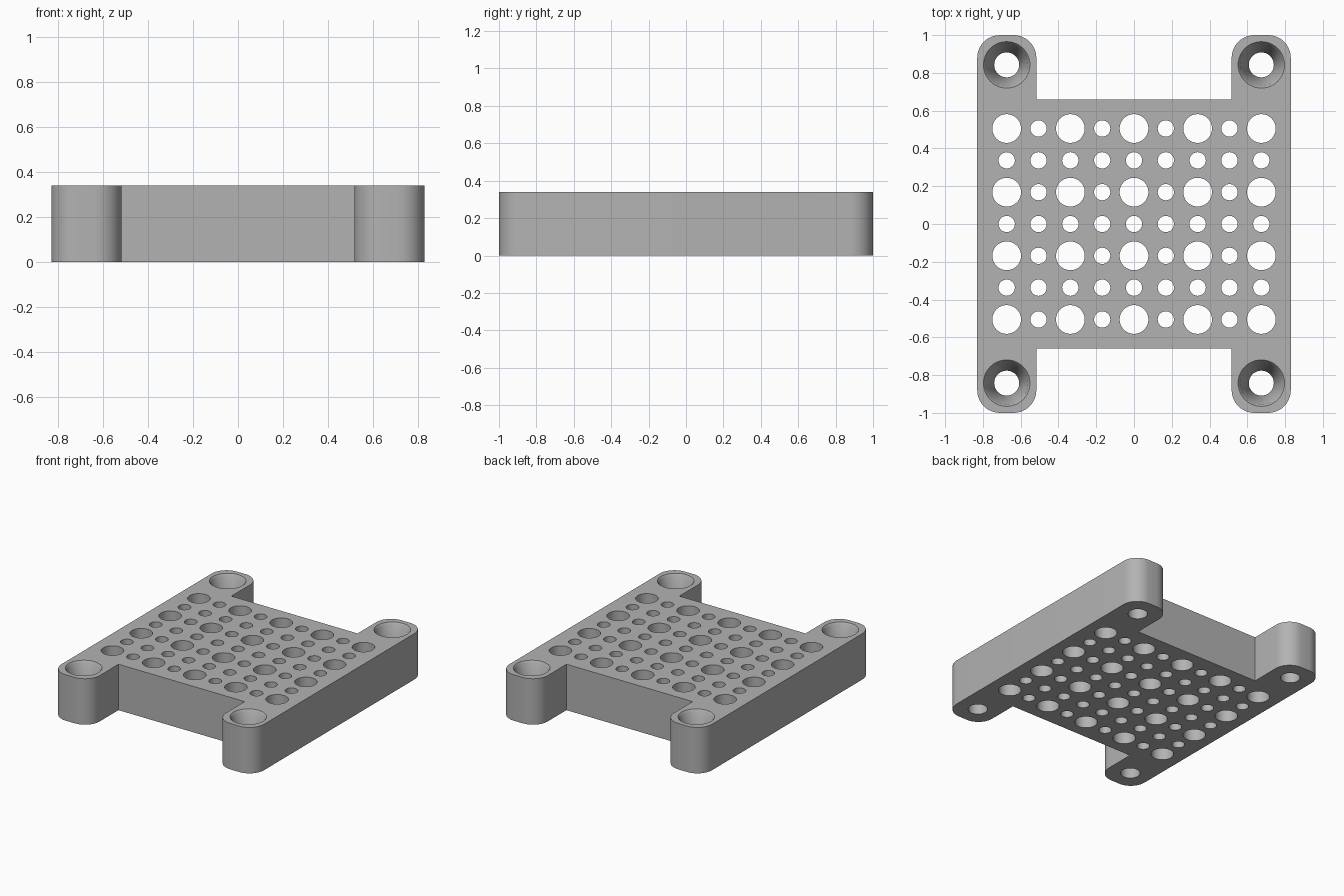
import bpy
import bmesh
from math import cos, sin, pi, radians

if "Cube" in bpy.data.objects:
    bpy.data.objects.remove(bpy.data.objects["Cube"])

HEIGHT = 0.34
PITCH = 0.1685
HALF_X, HALF_Y = 0.83, 1.0
NOTCH_X, NOTCH_Y = 0.517, 0.66
CORNER = 0.12

gray = bpy.data.materials.new("plain gray")
gray.use_nodes = True
gray.diffuse_color = (0.45, 0.45, 0.45, 1)
gray.node_tree.nodes["Principled BSDF"].inputs["Base Color"].default_value = (0.45, 0.45, 0.45, 1)


def make_object(name, bm):
    bmesh.ops.recalc_face_normals(bm, faces=bm.faces)
    mesh = bpy.data.meshes.new(name)
    bm.to_mesh(mesh)
    bm.free()
    mesh.materials.append(gray)
    obj = bpy.data.objects.new(name, mesh)
    bpy.context.collection.objects.link(obj)
    return obj


def corner_arc(cx, cy, start, steps=10):
    """Quarter circle running counter-clockwise from the start angle."""
    angles = [start + pi / 2 * i / steps for i in range(steps + 1)]
    return [(cx + CORNER * cos(a), cy + CORNER * sin(a)) for a in angles]


def turned_cutter(bm, x, y, profile, sides=48):
    """Closed solid of revolution from (radius, height) pairs, bottom to top."""
    rings = [[bm.verts.new((x + r * cos(2 * pi * i / sides), y + r * sin(2 * pi * i / sides), z))
              for i in range(sides)] for r, z in profile]
    for low, high in zip(rings, rings[1:]):
        for i in range(sides):
            j = (i + 1) % sides
            bm.faces.new((low[i], low[j], high[j], high[i]))
    bm.faces.new(rings[0][::-1])
    bm.faces.new(rings[-1])


# Plate outline: one arm, mirrored to all four corners
arm = [(HALF_X, 0)]
arm += corner_arc(HALF_X - CORNER, HALF_Y - CORNER, 0)
arm += corner_arc(NOTCH_X + CORNER, HALF_Y - CORNER, pi / 2)
arm += [(NOTCH_X, NOTCH_Y)]
right_half = arm + [(-x, y) for x, y in reversed(arm)]
outline = right_half + [(-x, -y) for x, y in right_half[1:-1]]
outline.insert(len(right_half), None)
outline = [p for p in outline if p]

# Extruded plate
bm = bmesh.new()
base = bm.faces.new([bm.verts.new((x, y, 0)) for x, y in outline])
grown = bmesh.ops.extrude_face_region(bm, geom=[base])["geom"]
bmesh.ops.translate(bm, vec=(0, 0, HEIGHT),
                    verts=[g for g in grown if isinstance(g, bmesh.types.BMVert)])
plate = make_object("perforated_mounting_plate", bm)

# Grid of through holes, large on every second row and column
bm = bmesh.new()
for col in range(-4, 5):
    for row in range(-3, 4):
        large = col % 2 == 0 and row % 2 == 1
        radius = 0.076 if large else 0.043
        turned_cutter(bm, col * PITCH, row * PITCH, [(radius, -0.1), (radius, HEIGHT + 0.1)])

# Countersunk screw holes in the four arms
screw = [(0.066, -0.1), (0.066, 0.1), (0.112, HEIGHT - 0.015),
         (0.123, HEIGHT), (0.123, HEIGHT + 0.1)]
for sx in (-1, 1):
    for sy in (-1, 1):
        turned_cutter(bm, sx * 4 * PITCH, sy * 5 * PITCH, screw)
cutter = make_object("hole_cutter", bm)
cutter.hide_render = True

# Cut the holes and discard the helper
cut = plate.modifiers.new("holes", "BOOLEAN")
cut.operation = "DIFFERENCE"
cut.solver = "EXACT"
cut.object = cutter
bpy.ops.object.select_all(action="DESELECT")
plate.select_set(True)
bpy.context.view_layer.objects.active = plate
bpy.ops.object.modifier_apply(modifier=cut.name)
bpy.data.objects.remove(cutter)
bpy.ops.object.shade_smooth_by_angle(angle=radians(30))
